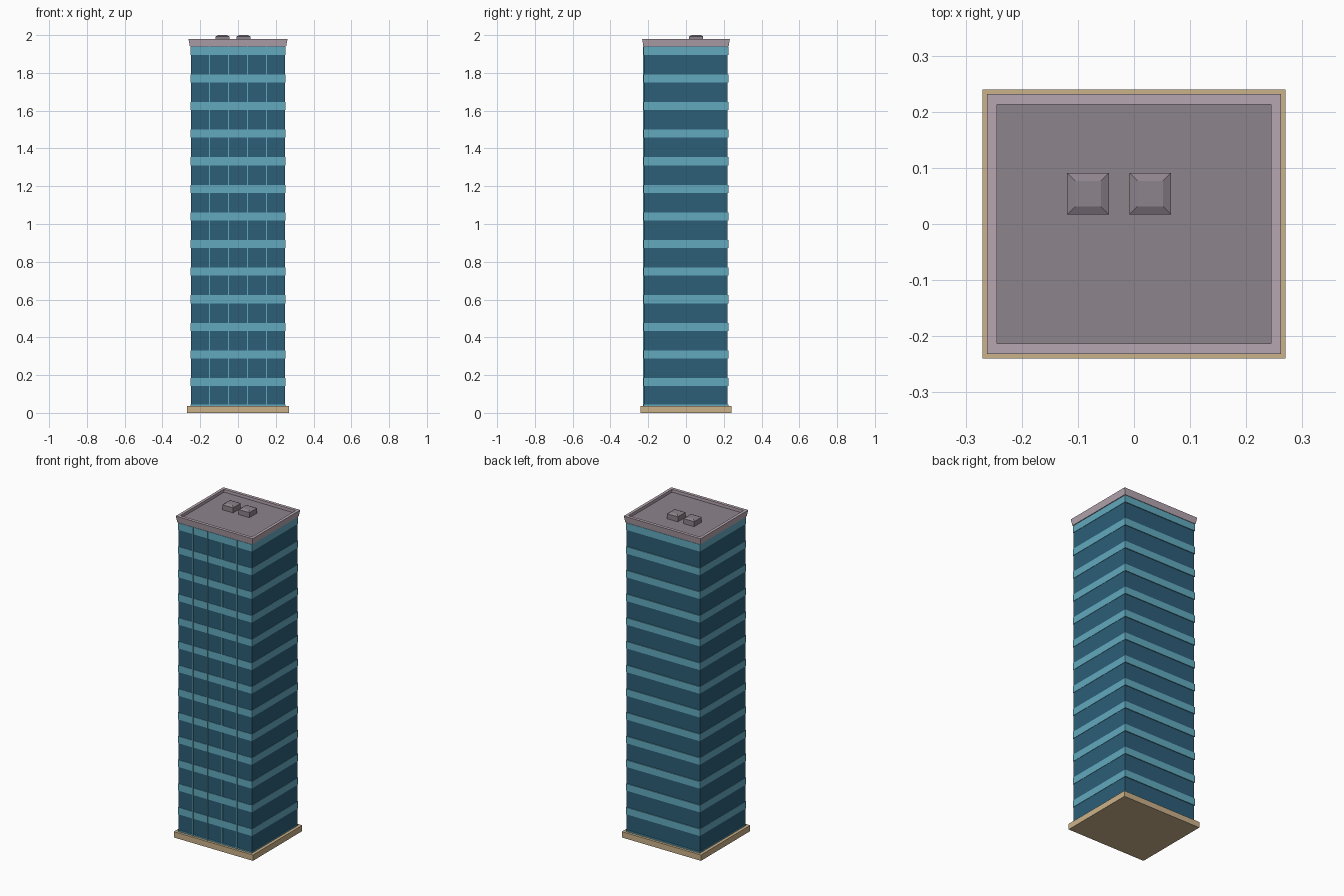
import bpy
import bmesh
from mathutils import Matrix, Vector

cube = bpy.data.objects.get("Cube")
if cube:
    bpy.data.objects.remove(cube, do_unlink=True)


def material(name, rgb):
    # sRGB bytes converted to linear values
    linear = [((c / 255 + 0.055) / 1.055) ** 2.4 for c in rgb]
    mat = bpy.data.materials.new(name)
    mat.use_nodes = True
    mat.diffuse_color = (*linear, 1)
    mat.node_tree.nodes["Principled BSDF"].inputs["Base Color"].default_value = (*linear, 1)
    return mat


GLASS = material("dark blue glass", (44, 94, 120))
BAND = material("light teal", (98, 170, 190))
STONE = material("sand stone", (203, 178, 138))
RIM = material("pale mauve", (182, 166, 176))
ROOF = material("grey mauve", (141, 131, 140))


def finish(name, bm, *mats):
    bmesh.ops.recalc_face_normals(bm, faces=bm.faces)
    mesh = bpy.data.meshes.new(name)
    bm.to_mesh(mesh)
    bm.free()
    for mat in mats:
        mesh.materials.append(mat)
    obj = bpy.data.objects.new(name, mesh)
    bpy.context.collection.objects.link(obj)
    return obj


def add_box(bm, x, y, z):
    """Add a box spanning the given (low, high) pairs."""
    low, high = Vector((x[0], y[0], z[0])), Vector((x[1], y[1], z[1]))
    place = Matrix.Translation((low + high) / 2) @ Matrix.Diagonal((*(high - low), 1))
    return bmesh.ops.create_cube(bm, size=1, matrix=place)["verts"]


def box(name, mat, x, y, z):
    bm = bmesh.new()
    add_box(bm, x, y, z)
    return finish(name, bm, mat)


def loft(name, rings, *mats):
    """Stack rectangles (half x, half y, z), capping both ends."""
    bm = bmesh.new()
    loops = [[bm.verts.new((sx * hx, sy * hy, z))
              for sx, sy in ((-1, -1), (1, -1), (1, 1), (-1, 1))] for hx, hy, z in rings]
    for a, b in zip(loops, loops[1:]):
        for i in range(4):
            j = (i + 1) % 4
            bm.faces.new((a[i], a[j], b[j], b[i]))
    bm.faces.new(loops[0][::-1])
    bm.faces.new(loops[-1])
    return finish(name, bm, *mats)


# Ground slab and glass shaft
box("base_slab", STONE, (-0.27, 0.27), (-0.24, 0.24), (0, 0.036))
box("glass_tower", GLASS, (-0.25, 0.25), (-0.223, 0.22), (0.036, 1.945))

# Floor bands wrapped around the shaft, with a thin one at the foot
bm = bmesh.new()
add_box(bm, (-0.252, 0.252), (-0.225, 0.225), (0.036, 0.044))
for i in range(13):
    z = 0.142 + i * 0.1461
    add_box(bm, (-0.252, 0.252), (-0.225, 0.225), (z, z + 0.043))
finish("floor_bands", bm, BAND)

# Thin uprights on the front only
bm = bmesh.new()
for x in (-0.15, -0.05, 0.05, 0.15):
    add_box(bm, (x - 0.003, x + 0.003), (-0.228, -0.22), (0.036, 1.94))
finish("front_mullions", bm, BAND)

# Flared roof cap with a sunken deck
cap = loft("roof_cap", [(0.255, 0.226, 1.94), (0.262, 0.232, 1.98), (0.244, 0.213, 1.98),
                        (0.244, 0.213, 1.962)], RIM, ROOF)
for face in cap.data.polygons:
    if face.normal.z > 0.9 and face.center.z < 1.97:
        face.material_index = 1

# Rooftop units with narrower raised tops
for side, x in (("right", -0.082), ("left", 0.029)):
    unit = loft(f"{side}_roof_unit", [(0.037, 0.037, 1.96), (0.037, 0.037, 1.993),
                                      (0.023, 0.023, 2.0)], ROOF)
    unit.location = (x, 0.054, 0)
